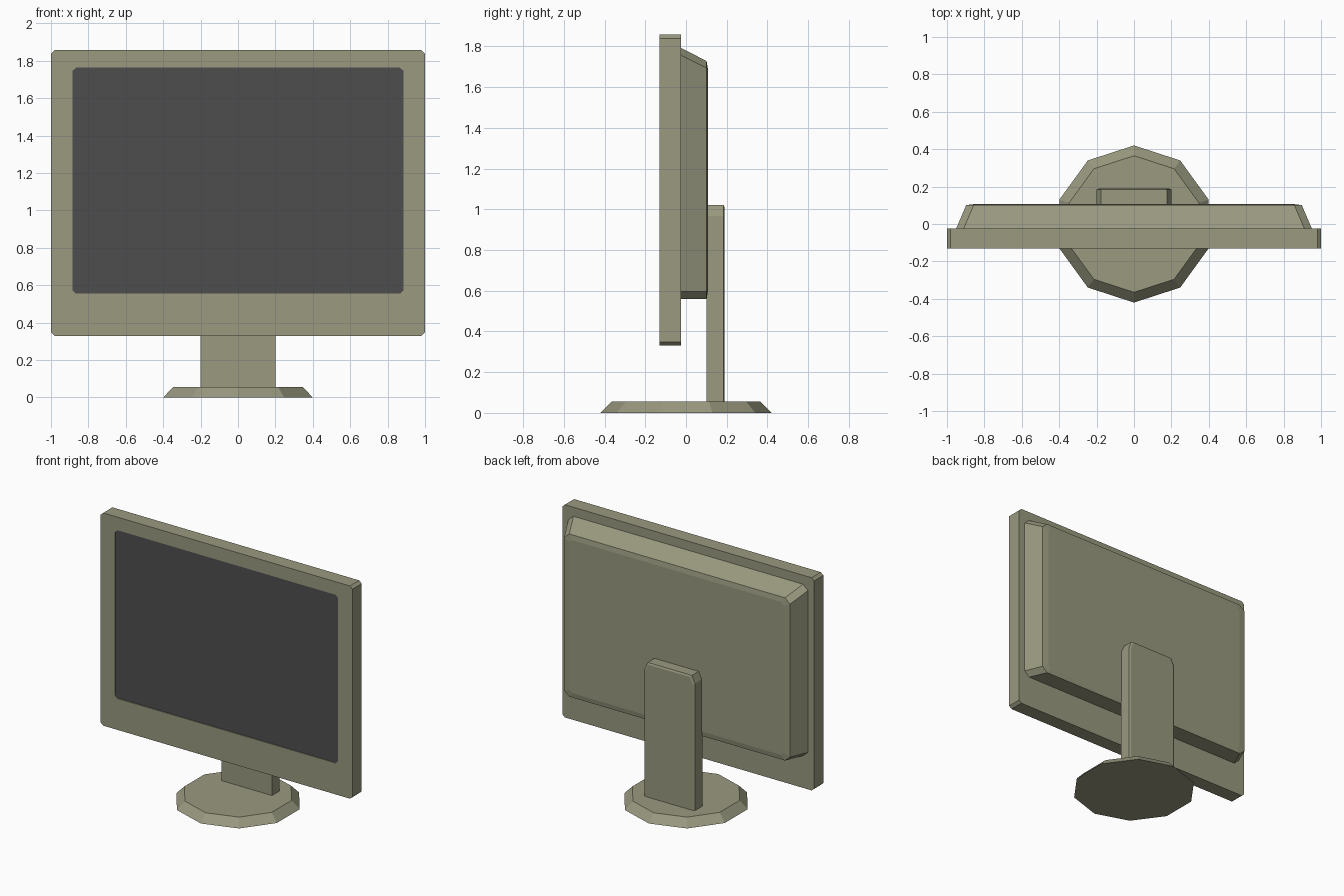
import bpy, bmesh, math

if "Cube" in bpy.data.objects:
    bpy.data.objects.remove(bpy.data.objects["Cube"])


def material(name, rgb):
    m = bpy.data.materials.new(name)
    m.diffuse_color = (*rgb, 1.0)
    m.use_nodes = True
    m.node_tree.nodes["Principled BSDF"].inputs["Base Color"].default_value = m.diffuse_color
    return m


casing = material("olive_grey_casing", (0.319, 0.319, 0.214))
dark = material("dark_grey_screen", (0.076, 0.076, 0.076))


def finish(name, bm, mats):
    bmesh.ops.remove_doubles(bm, verts=bm.verts, dist=1e-5)
    bmesh.ops.recalc_face_normals(bm, faces=bm.faces)
    me = bpy.data.meshes.new(name)
    bm.to_mesh(me)
    bm.free()
    for m in mats:
        me.materials.append(m)
    ob = bpy.data.objects.new(name, me)
    bpy.context.collection.objects.link(ob)
    return ob


def outline(y, hx, z0, z1, cx, cz, c_bottom=True):
    """Rectangle with cut corners in the xz plane."""
    b = 1 if c_bottom else 0
    half = [(hx - cx * b, z0), (hx, z0 + cz * b), (hx, z1 - cz), (hx - cx, z1)]
    pts = half + [(-x, z) for x, z in reversed(half)]
    return [(x, y, z) for x, z in pts]


def loft(name, rings, mats, last_mat=0):
    """Joins rings along y; the last cap may take its own material."""
    bm = bmesh.new()
    loops = [[bm.verts.new(p) for p in r] for r in rings]
    n = len(loops[0])
    bm.faces.new(loops[0])
    for a, b in zip(loops, loops[1:]):
        for i in range(n):
            j = (i + 1) % n
            bm.faces.new((a[i], a[j], b[j], b[i]))
    bm.faces.new(loops[-1]).material_index = last_mat
    return finish(name, bm, mats)


# Front frame with the slightly sunk screen
loft("screen_frame", [
    outline(-0.025, 1.0, 0.33, 1.857, 0.02, 0.018),
    outline(-0.13, 1.0, 0.33, 1.857, 0.02, 0.018),
    outline(-0.13, 0.886, 0.555, 1.763, 0.02, 0.018),
    outline(-0.124, 0.886, 0.555, 1.763, 0.02, 0.018),
], [casing, dark], 1)

# Tapered rear housing, flat underneath
loft("rear_housing", [
    outline(-0.027, 0.952, 0.56, 1.793, 0.04, 0.035),
    outline(0.101, 0.897, 0.56, 1.728, 0.04, 0.035),
    outline(0.107, 0.85, 0.595, 1.693, 0.02, 0.02),
], [casing])

# Upright stand with cut top corners
loft("stand", [
    outline(0.10, 0.2, 0.05, 1.02, 0.024, 0.052, False),
    outline(0.184, 0.2, 0.05, 1.02, 0.024, 0.052, False),
    outline(0.19, 0.185, 0.05, 1.008, 0.022, 0.048, False),
], [casing])

# Ten-sided foot
bm = bmesh.new()
bmesh.ops.create_cone(bm, cap_ends=True, segments=10, radius1=0.42,
                      radius2=0.365, depth=0.056)
bmesh.ops.translate(bm, verts=bm.verts, vec=(0, 0, 0.028))
top = max(bm.verts, key=lambda v: v.co.y)
turn = math.pi / 2 - math.atan2(top.co.y, top.co.x)
for v in bm.verts:
    a, r = math.atan2(v.co.y, v.co.x) + turn, v.co.xy.length
    v.co.x, v.co.y = r * math.cos(a), r * math.sin(a)
finish("foot", bm, [casing])
